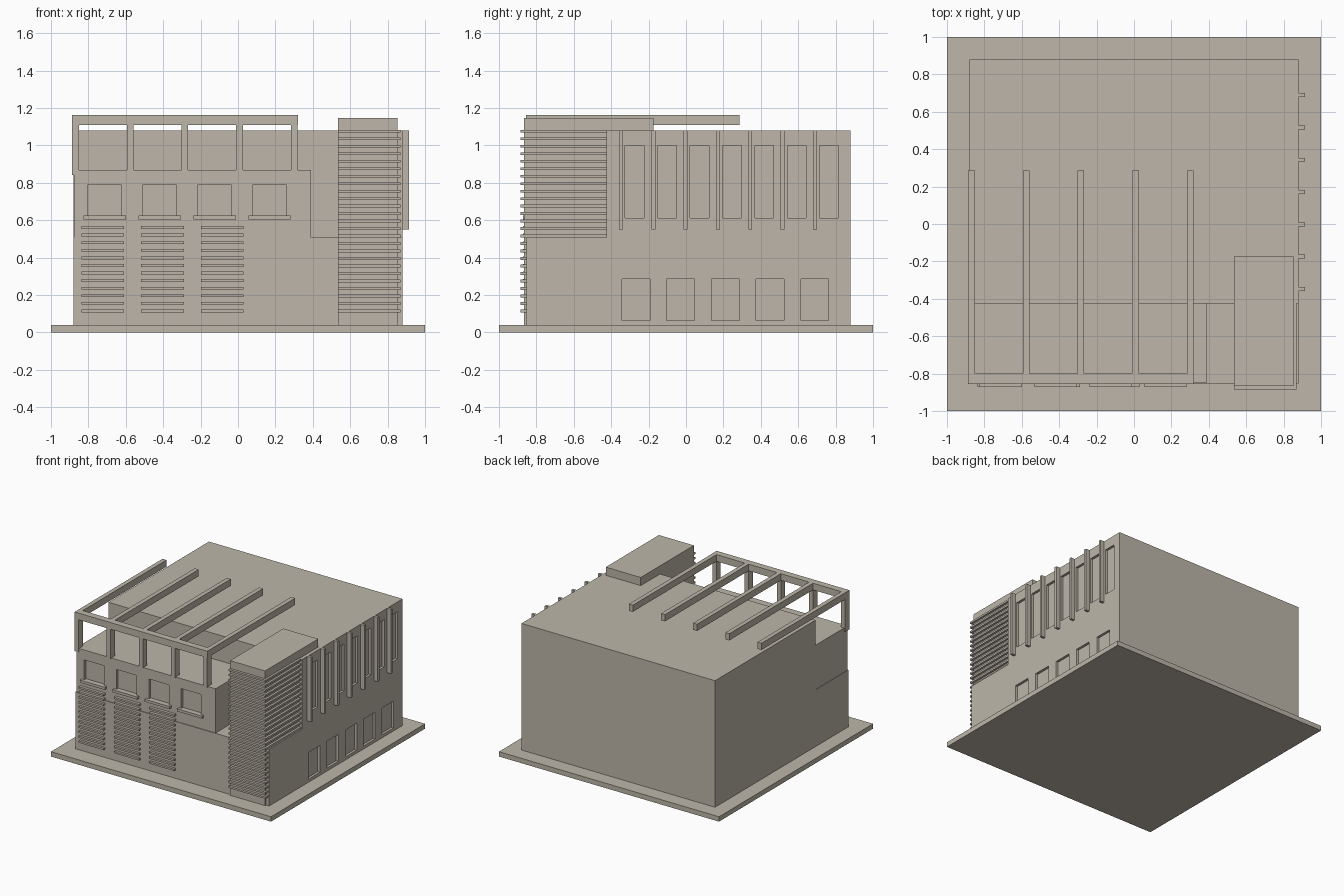
import bpy, bmesh

if "Cube" in bpy.data.objects:
    bpy.data.objects.remove(bpy.data.objects["Cube"])

stone = bpy.data.materials.new("warm_grey_stone")
stone.diffuse_color = (0.51, 0.47, 0.40, 1)
stone.use_nodes = True
stone.node_tree.nodes["Principled BSDF"].inputs["Base Color"].default_value = stone.diffuse_color


def make_object(name, bm):
    bmesh.ops.recalc_face_normals(bm, faces=bm.faces)
    mesh = bpy.data.meshes.new(name)
    bm.to_mesh(mesh)
    bm.free()
    mesh.materials.append(stone)
    obj = bpy.data.objects.new(name, mesh)
    bpy.context.collection.objects.link(obj)
    return obj


def boxes(name, items):
    """One object made of boxes given as (x0, x1, y0, y1, z0, z1)."""
    bm = bmesh.new()
    for x0, x1, y0, y1, z0, z1 in items:
        vs = bmesh.ops.create_cube(bm, size=1)["verts"]
        for v in vs:
            v.co.x = x1 if v.co.x > 0 else x0
            v.co.y = y1 if v.co.y > 0 else y0
            v.co.z = z1 if v.co.z > 0 else z0
    return make_object(name, bm)


def extrude(name, pts, vec, to3d):
    """Closed profile extruded along a vector."""
    bm = bmesh.new()
    face = bm.faces.new([bm.verts.new(to3d(*p)) for p in pts])
    geo = bmesh.ops.extrude_face_region(bm, geom=[face])["geom"]
    bmesh.ops.translate(bm, vec=vec, verts=[g for g in geo if isinstance(g, bmesh.types.BMVert)])
    return make_object(name, bm)


def carve(obj, cutter):
    cutter.hide_render = True
    cutter.hide_viewport = True
    cutter.display_type = 'WIRE'
    mod = obj.modifiers.new("recesses", 'BOOLEAN')
    mod.operation = 'DIFFERENCE'
    mod.solver = 'EXACT'
    mod.object = cutter


# Ground slab
boxes("ground_slab", [(-1, 1, -1, 1, 0, 0.04)])

# Main block: stepped side profile, lower at the front
main = extrude("main_block",
               [(-0.853, 0.04), (0.88, 0.04), (0.88, 1.08), (-0.425, 1.08), (-0.425, 0.507), (-0.853, 0.507)],
               (1.76, 0, 0), lambda y, z: (-0.88, y, z))

# Window recesses of the right wall: tall upper row, square lower row
side_cuts = [(0.86, 1.0, -0.326 + 0.1735 * i, -0.225 + 0.1735 * i, 0.613, 1.0) for i in range(7)]
side_cuts += [(0.86, 1.0, -0.342 + 0.239 * i, -0.193 + 0.239 * i, 0.065, 0.285) for i in range(5)]
carve(main, boxes("side_window_cutter", side_cuts))

# Terrace block with four recessed front windows and their sills
terrace = boxes("terrace_block", [(-0.876, 0.39, -0.848, -0.42, 0.50, 0.87)])
carve(terrace, boxes("front_window_cutter",
      [(-0.805 + 0.294 * i, -0.623 + 0.294 * i, -1.0, -0.825, 0.625, 0.788) for i in range(4)]))
boxes("window_sills",
      [(-0.826 + 0.294 * i, -0.60 + 0.294 * i, -0.872, -0.84, 0.605, 0.626) for i in range(4)])

# Slatted shutters on the ground floor
boxes("shutter_slats",
      [(-0.838 + 0.32 * c, -0.61 + 0.32 * c, -0.872, -0.845, 0.108 + 0.0405 * i, 0.123 + 0.0405 * i)
       for c in range(3) for i in range(12)])

# Vertical fins on the right wall
boxes("side_fins",
      [(0.87, 0.915, -0.358 + 0.1728 * i, -0.337 + 0.1728 * i, 0.55, 1.08) for i in range(7)])

# Corner tower with slats wrapping front and, above the lower storey, right side
boxes("corner_tower", [(0.534, 0.852, -0.865, -0.175, 0.04, 1.147)])
L = [(0.534, -0.885), (0.87, -0.885), (0.87, -0.425), (0.845, -0.425), (0.845, -0.86), (0.534, -0.86)]
for i in range(25):
    z = 0.108 + 0.04 * i
    if z > 0.5:
        extrude("tower_slat", L, (0, 0, 0.015), lambda x, y: (x, y, z))
    else:
        boxes("tower_slat", [(0.534, 0.87, -0.885, -0.845, z, z + 0.015)])

# Pergola: front beam, posts, and rafters running back over the roof
px = [-0.887 + 0.2925 * i for i in range(5)]
boxes("pergola_front_beam", [(-0.887, 0.32, -0.855, -0.80, 1.108, 1.163)])
boxes("pergola_posts", [(x, x + 0.036, -0.855, -0.80, 0.842 if i == 0 else 0.865, 1.11)
                        for i, x in enumerate(px)])
boxes("pergola_rafters", [(x, x + 0.036, -0.81, 0.287, 1.108, 1.163) for x in px])
